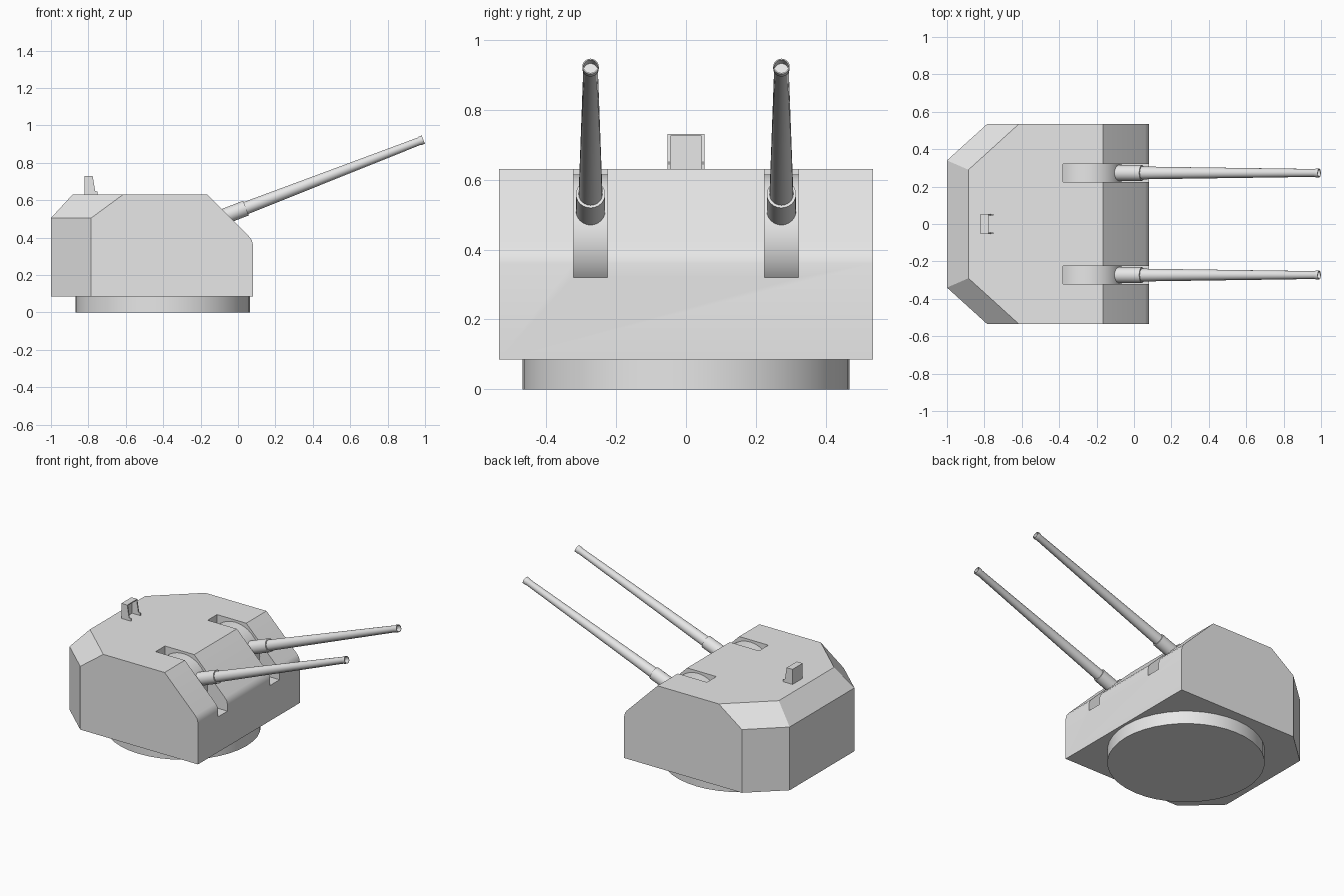
import bpy, bmesh, math
from mathutils import Matrix, Vector

cube = bpy.data.objects.get("Cube")
if cube:
    bpy.data.objects.remove(cube, do_unlink=True)

grey = bpy.data.materials.new("plain_grey")
grey.use_nodes = True
grey.diffuse_color = (0.8, 0.8, 0.8, 1)
grey.node_tree.nodes["Principled BSDF"].inputs["Base Color"].default_value = (0.8, 0.8, 0.8, 1)

GUN_Y = 0.273
ELEVATION = math.radians(21.1)
PIVOT = Vector((-0.2455, 0, 0.447))


def finish(name, bm, smooth=True):
    bmesh.ops.recalc_face_normals(bm, faces=bm.faces)
    mesh = bpy.data.meshes.new(name)
    bm.to_mesh(mesh)
    bm.free()
    mesh.materials.append(grey)
    ob = bpy.data.objects.new(name, mesh)
    bpy.context.collection.objects.link(ob)
    if smooth:
        shade(ob)
    return ob


def shade(ob):
    bpy.ops.object.select_all(action='DESELECT')
    ob.select_set(True)
    bpy.context.view_layer.objects.active = ob
    bpy.ops.object.shade_smooth_by_angle(angle=math.radians(31))


def add_box(bm, low, high):
    low, high = Vector(low), Vector(high)
    size = high - low
    matrix = Matrix.Translation((low + high) / 2) @ Matrix.Diagonal((*size, 1))
    bmesh.ops.create_cube(bm, size=1, matrix=matrix)


def add_prism(bm, profile, y0, y1):
    """Extrude an x-z outline from y0 to y1."""
    face = bm.faces.new([bm.verts.new((x, y0, z)) for x, z in profile])
    new = bmesh.ops.extrude_face_region(bm, geom=[face])["geom"]
    verts = [v for v in new if isinstance(v, bmesh.types.BMVert)]
    bmesh.ops.translate(bm, verts=verts, vec=(0, y1 - y0, 0))


def lathe(name, profile, matrix, sides=24):
    """Turn (radius, distance) pairs about the local z axis, closing both ends."""
    bm = bmesh.new()
    rings = []
    for r, t in profile:
        angles = [math.tau * i / sides for i in range(sides)]
        rings.append([bm.verts.new((r * math.cos(a), r * math.sin(a), t)) for a in angles])
    for a, b in zip(rings, rings[1:]):
        for i in range(sides):
            j = (i + 1) % sides
            bm.faces.new((a[i], a[j], b[j], b[i]))
    bm.faces.new(rings[0])
    bm.faces.new(rings[-1])
    bm.transform(matrix)
    return finish(name, bm)


# Round base under the gun house
lathe("base_ring", [(0.467, 0), (0.467, 0.09)], Matrix.Translation((-0.4025, 0, 0)), 40)

# Faceted gun house: hull of its corner points, mirrored across y
bm = bmesh.new()
W, FLOOR, ROOF, EAVE = 0.535, 0.085, 0.63, 0.505
corners = [(-1, 0.34, FLOOR), (-0.785, W, FLOOR), (0.08, W, FLOOR),
           (-1, 0.34, EAVE), (-0.785, W, EAVE),
           (-0.885, 0.29, ROOF), (-0.615, W, ROOF), (-0.165, W, ROOF),
           (0.06, W, 0.405), (0.074, W, 0.386), (0.08, W, 0.36)]
for x, y, z in corners:
    for side in (1, -1):
        bm.verts.new((x, side * y, z))
bmesh.ops.convex_hull(bm, input=bm.verts)
bmesh.ops.dissolve_limit(bm, angle_limit=math.radians(1.5), verts=bm.verts, edges=bm.edges)
house = finish("gun_house", bm, smooth=False)

# Gun slots cut through the roof and sloped front
bm = bmesh.new()
for side in (1, -1):
    add_box(bm, (-0.38, side * GUN_Y - 0.049, 0.32), (0.2, side * GUN_Y + 0.049, 0.8))
cutter = finish("slot_cutter", bm, smooth=False)
cutter.hide_render = True
cut = house.modifiers.new("slots", 'BOOLEAN')
cut.operation = 'DIFFERENCE'
cut.solver = 'EXACT'
cut.object = cutter
bpy.context.view_layer.objects.active = house
bpy.ops.object.modifier_apply(modifier=cut.name)
bpy.data.objects.remove(cutter, do_unlink=True)
shade(house)

# Guns: curved shield drum, sleeve and tapered barrel with an open bore
for side, label in ((1, "left"), (-1, "right")):
    y = side * GUN_Y
    drum = Matrix.Translation((-0.2455, y, 0.435)) @ Matrix.Rotation(math.pi / 2, 4, 'X')
    lathe(label + "_shield_drum", [(0.18, -0.049), (0.18, 0.049)], drum, 48)
    aim = (Matrix.Translation(PIVOT + Vector((0, y, 0)))
           @ Matrix.Rotation(math.pi / 2 - ELEVATION, 4, 'Y'))
    lathe(label + "_gun_sleeve", [(0.042, 0.1), (0.042, 0.309)], aim)
    lathe(label + "_gun_barrel",
          [(0.034, 0.25), (0.034, 0.32), (0.021, 1.3), (0.0235, 1.305),
           (0.0235, 1.325), (0.02, 1.325), (0.02, 1.295)], aim)

# Open-fronted sight hood on the roof
bm = bmesh.new()
hood_side = [(-0.82, 0.625), (-0.82, 0.73), (-0.777, 0.73), (-0.764, 0.65),
             (-0.75, 0.645), (-0.75, 0.625)]
add_prism(bm, hood_side, 0.045, 0.053)
add_prism(bm, hood_side, -0.053, -0.045)
add_box(bm, (-0.82, -0.045, 0.625), (-0.81, 0.045, 0.73))
add_box(bm, (-0.81, -0.045, 0.724), (-0.777, 0.045, 0.73))
finish("sight_hood", bm, smooth=False)
